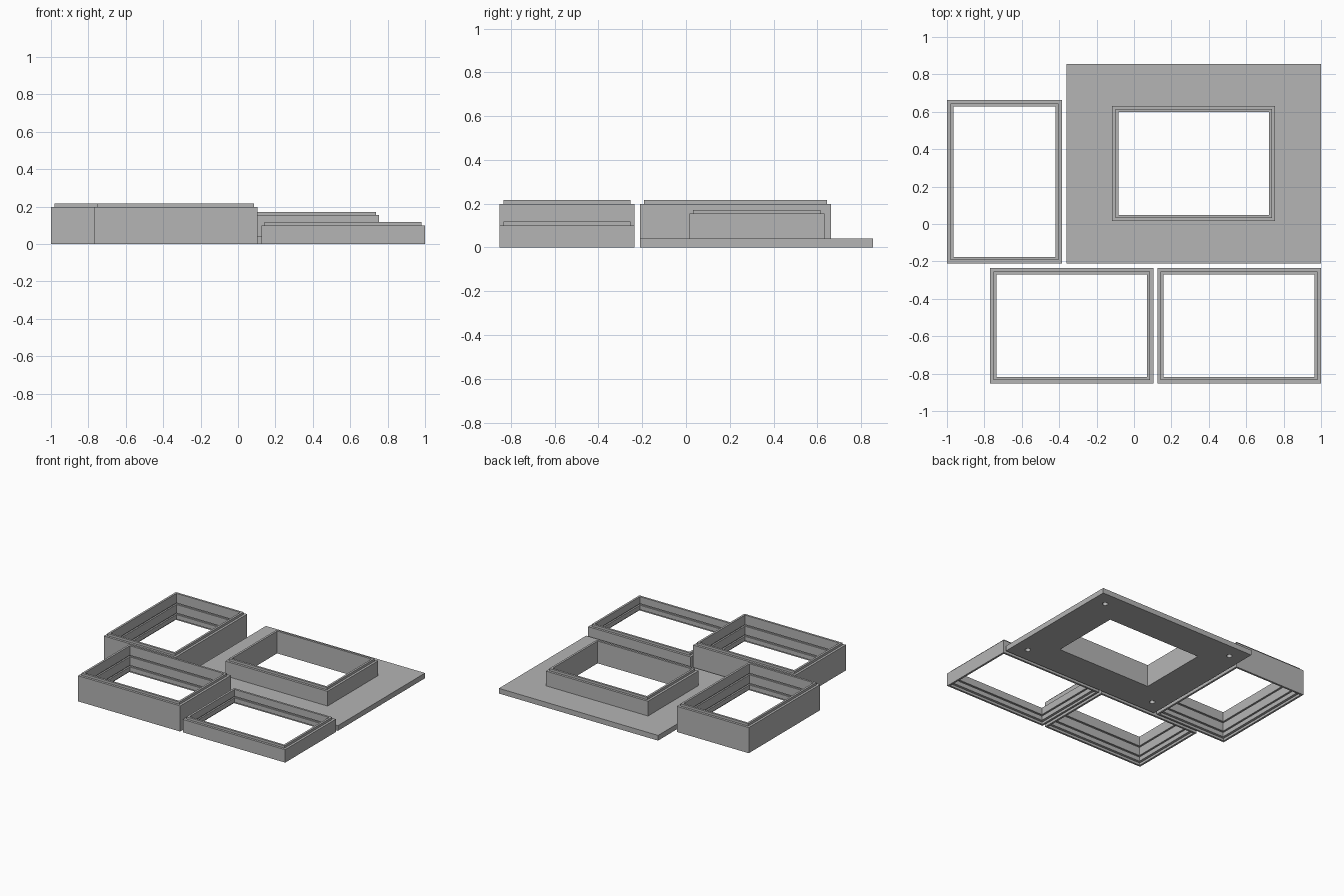
import bpy
import bmesh

cube = bpy.data.objects.get("Cube")
if cube:
    bpy.data.objects.remove(cube, do_unlink=True)

GREY = (0.46, 0.46, 0.46, 1)
grey = bpy.data.materials.new("plain grey")
grey.use_nodes = True
grey.diffuse_color = GREY
grey.node_tree.nodes["Principled BSDF"].inputs["Base Color"].default_value = GREY

LIP_INSET, WALL, LIP_HEIGHT = 0.018, 0.034, 0.018
GROOVE_DEPTH, GROOVE_HEIGHT = 0.012, 0.012


def ring_object(name, loops):
    """Join rectangular loops (rect, inset, z) into a closed ring-shaped solid."""
    bm = bmesh.new()
    rings = []
    for (x0, x1, y0, y1), i, z in loops:
        corners = ((x0 + i, y0 + i), (x1 - i, y0 + i), (x1 - i, y1 - i), (x0 + i, y1 - i))
        rings.append([bm.verts.new((x, y, z)) for x, y in corners])
    for a, b in zip(rings, rings[1:] + rings[:1]):
        for k in range(4):
            n = (k + 1) % 4
            bm.faces.new((a[k], a[n], b[n], b[k]))
    bmesh.ops.recalc_face_normals(bm, faces=bm.faces)
    mesh = bpy.data.meshes.new(name)
    bm.to_mesh(mesh)
    bm.free()
    mesh.materials.append(grey)
    obj = bpy.data.objects.new(name, mesh)
    bpy.context.collection.objects.link(obj)
    return obj


def lip(rect, z):
    """Stepped rim that the next frame sits on."""
    return [(rect, 0, z), (rect, LIP_INSET, z),
            (rect, LIP_INSET, z + LIP_HEIGHT), (rect, WALL, z + LIP_HEIGHT)]


def stacking_frame(name, rect, height, grooves):
    loops = [(rect, 0, 0)] + lip(rect, height)
    # Inner grooves, from the top down
    for z in grooves:
        top = z + GROOVE_HEIGHT
        loops += [(rect, WALL, top), (rect, WALL - GROOVE_DEPTH, top),
                  (rect, WALL - GROOVE_DEPTH, z), (rect, WALL, z)]
    # Socket under the frame that takes the lip below
    socket = LIP_INSET - 0.003
    loops += [(rect, WALL, LIP_HEIGHT), (rect, socket, LIP_HEIGHT), (rect, socket, 0)]
    return ring_object(name, loops)


# Three loose frames
stacking_frame("tall_side_frame", (-1, -0.385, -0.21, 0.662), 0.198, (0.13, 0.052))
stacking_frame("tall_front_frame", (-0.77, 0.103, -0.852, -0.235), 0.198, (0.13, 0.052))
stacking_frame("short_front_frame", (0.125, 1, -0.852, -0.235), 0.1, (0.052,))

# Base plate with raised collar
plate = (-0.36, 1, -0.21, 0.855)
collar = (-0.118, 0.755, 0.015, 0.632)
base = ring_object("base_plate", [(plate, 0, 0), (plate, 0, 0.04), (collar, 0, 0.04)]
                   + lip(collar, 0.154) + [(collar, WALL, 0)])

# Blind round recesses under the plate corners
bm = bmesh.new()
inset = 0.11
for x in (plate[0] + inset, plate[1] - inset):
    for y in (plate[2] + inset, plate[3] - inset):
        made = bmesh.ops.create_cone(bm, cap_ends=True, segments=24,
                                     radius1=0.02, radius2=0.02, depth=0.06)
        bmesh.ops.translate(bm, verts=made["verts"], vec=(x, y, 0))
mesh = bpy.data.meshes.new("recess_cutter")
bm.to_mesh(mesh)
bm.free()
mesh.materials.append(grey)
cutter = bpy.data.objects.new("recess_cutter", mesh)
bpy.context.collection.objects.link(cutter)
cutter.hide_render = True
cutter.hide_viewport = True
cut = base.modifiers.new("recesses", "BOOLEAN")
cut.operation = "DIFFERENCE"
cut.solver = "EXACT"
cut.object = cutter
